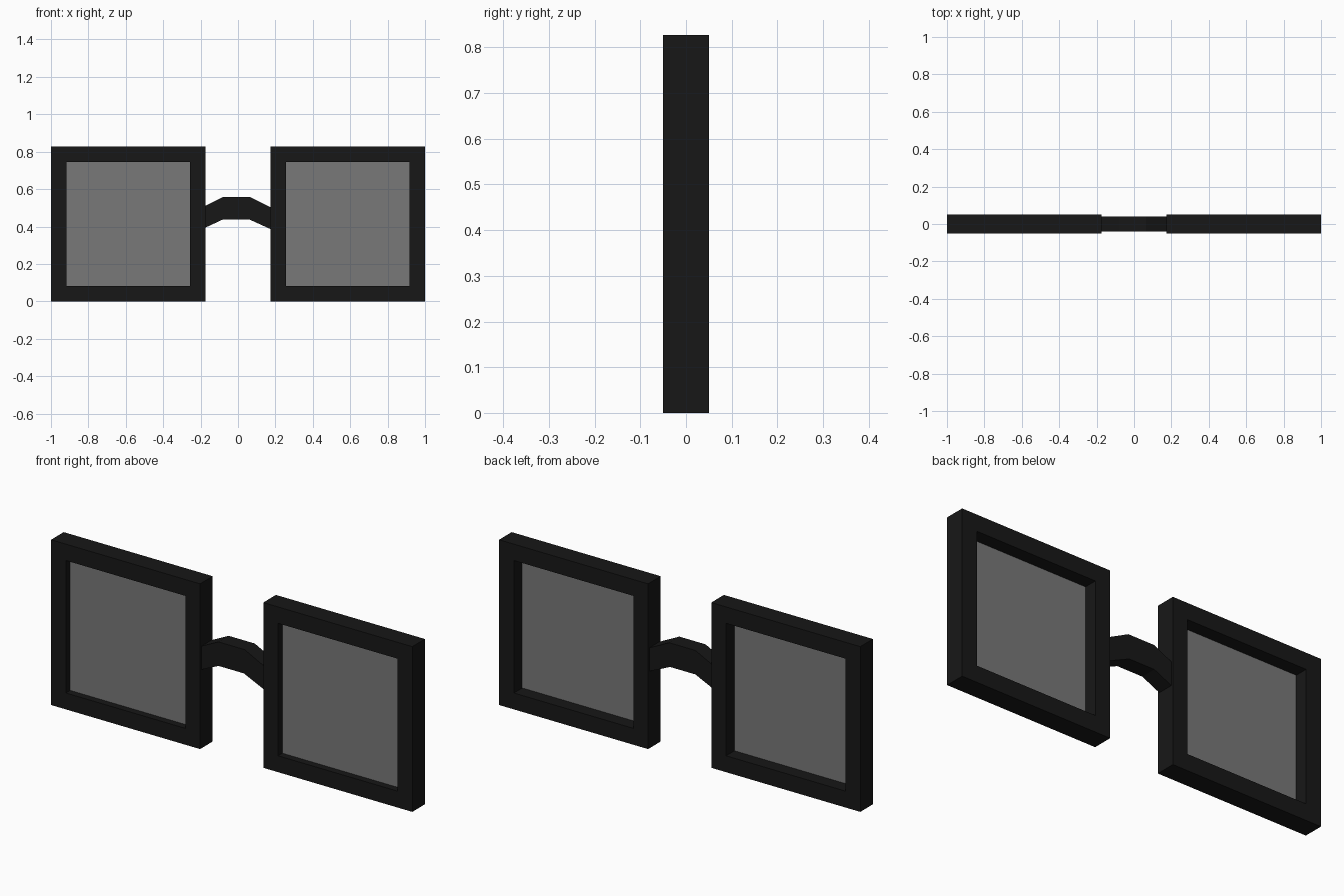
import bpy, bmesh

if "Cube" in bpy.data.objects:
    bpy.data.objects.remove(bpy.data.objects["Cube"])

def material(name, v):
    m = bpy.data.materials.new(name)
    m.diffuse_color = (v, v, v, 1)
    m.use_nodes = True
    m.node_tree.nodes["Principled BSDF"].inputs["Base Color"].default_value = m.diffuse_color
    return m

BLACK = material("black_plastic", 0.0085)
GREY = material("tinted_lens", 0.19)
X0, X1, HEIGHT, RIM = 0.175, 1.0, 0.827, 0.082
DEPTH, LENS_Y = 0.10, -0.016

def finish(name, bm, mat):
    bmesh.ops.recalc_face_normals(bm, faces=bm.faces)
    mesh = bpy.data.meshes.new(name)
    bm.to_mesh(mesh)
    bm.free()
    mesh.materials.append(mat)
    obj = bpy.data.objects.new(name, mesh)
    bpy.context.collection.objects.link(obj)
    return obj

def rectangle(bm, x0, x1, y, inset):
    z0, z1 = inset, HEIGHT - inset
    x0, x1 = x0 + inset, x1 - inset
    return [bm.verts.new((x, y, z)) for x, z in
            ((x0, z0), (x1, z0), (x1, z1), (x0, z1))]

def bridge_loops(bm, a, b):
    for i in range(4):
        j = (i + 1) % 4
        bm.faces.new((a[i], a[j], b[j], b[i]))

for side, s in (("left", -1), ("right", 1)):
    xa, xb = sorted((s * X0, s * X1))

    # Square rim: outer and inner rectangles, front and back, joined in a ring
    bm = bmesh.new()
    h = DEPTH / 2
    loops = [rectangle(bm, xa, xb, y, inset) for y, inset in
             ((-h, 0), (-h, RIM), (h, RIM), (h, 0))]
    for i in range(4):
        bridge_loops(bm, loops[i], loops[(i + 1) % 4])
    finish(side + "_rim", bm, BLACK)

    # Thin lens pane, recessed from the front
    bm = bmesh.new()
    bm.faces.new(rectangle(bm, xa, xb, LENS_Y, RIM))
    finish(side + "_lens", bm, GREY)

# Arched bridge: (bottom x, bottom z, top x, top z) at each bend
bends = [(-0.177, 0.393, -0.177, 0.51), (-0.08, 0.438, -0.08, 0.558),
         (0.06, 0.438, 0.065, 0.558), (0.177, 0.385, 0.177, 0.502)]
bm = bmesh.new()
loops = [[bm.verts.new(p) for p in ((bx, -0.04, bz), (bx, 0.04, bz),
                                    (tx, 0.04, tz), (tx, -0.04, tz))]
         for bx, bz, tx, tz in bends]
for a, b in zip(loops, loops[1:]):
    bridge_loops(bm, a, b)
bm.faces.new(loops[0])
bm.faces.new(loops[-1])
finish("bridge", bm, BLACK)
